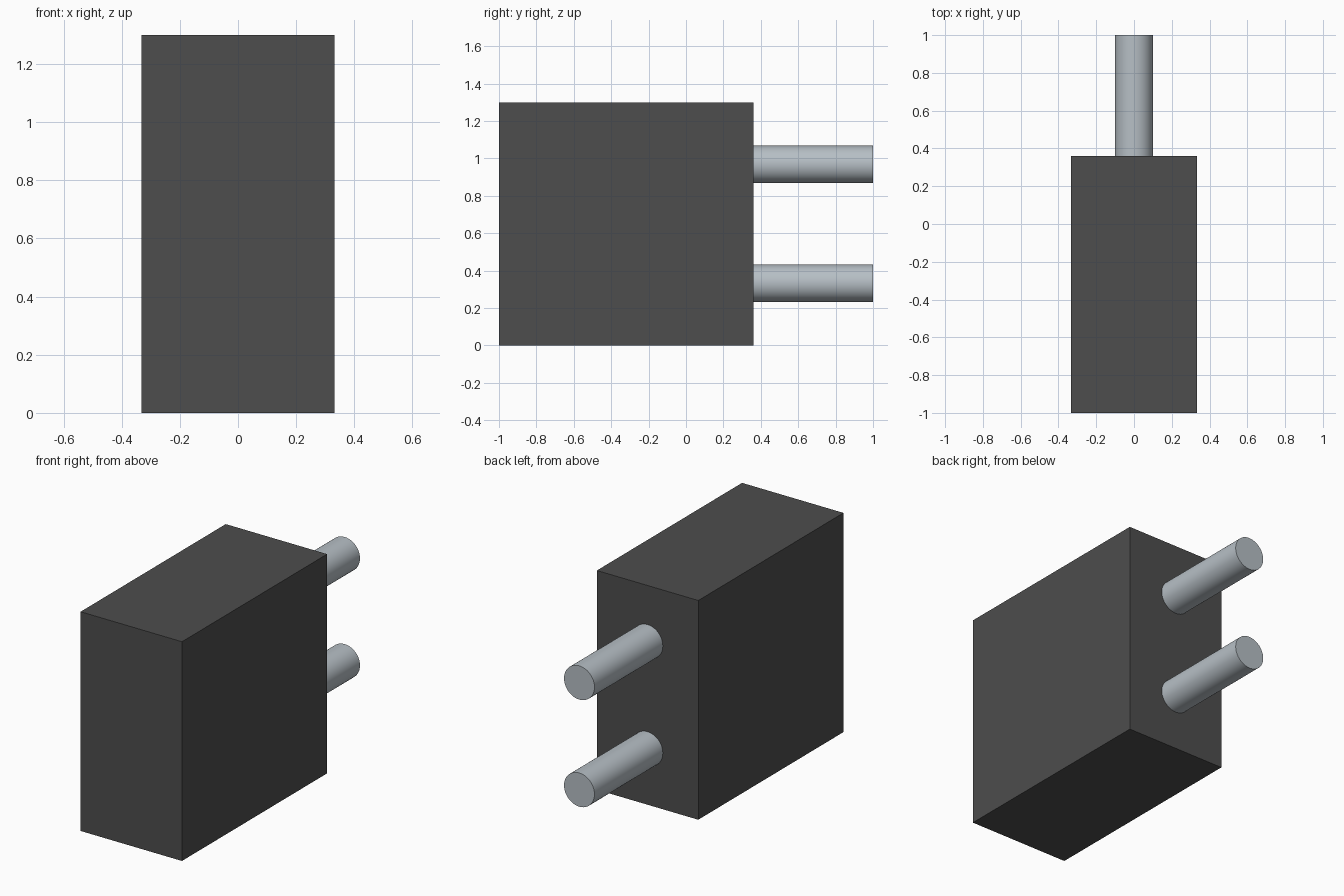
import bpy
import math

cube = bpy.data.objects.get("Cube")
if cube:
    bpy.data.objects.remove(cube, do_unlink=True)


def material(name, rgb, metallic=0.0):
    mat = bpy.data.materials.new(name)
    mat.use_nodes = True
    colour = (*rgb, 1.0)
    mat.diffuse_color = colour
    bsdf = next(n for n in mat.node_tree.nodes if n.type == 'BSDF_PRINCIPLED')
    bsdf.inputs["Base Color"].default_value = colour
    return mat


dark_grey = material("dark grey", (0.075, 0.075, 0.075))
steel = material("steel grey", (0.47, 0.52, 0.56))

WIDTH, HEIGHT = 0.665, 1.30
FRONT, BACK, PIN_END = -1.0, 0.36, 1.0
PIN_RADIUS = 0.10

# Box-shaped body
bpy.ops.mesh.primitive_cube_add(size=1, location=(0, (FRONT + BACK) / 2, HEIGHT / 2))
body = bpy.context.object
body.name = "body"
body.scale = (WIDTH, BACK - FRONT, HEIGHT)
bpy.ops.object.transform_apply(location=False, rotation=False, scale=True)
body.data.materials.append(dark_grey)

# Two round pins projecting from the back
for name, z in (("lower_pin", 0.333), ("upper_pin", 0.968)):
    bpy.ops.mesh.primitive_cylinder_add(
        vertices=48, radius=PIN_RADIUS, depth=PIN_END - BACK,
        location=(0, (BACK + PIN_END) / 2, z), rotation=(math.pi / 2, 0, 0))
    pin = bpy.context.object
    pin.name = name
    pin.data.materials.append(steel)
    bpy.ops.object.shade_smooth_by_angle(angle=math.radians(30))
